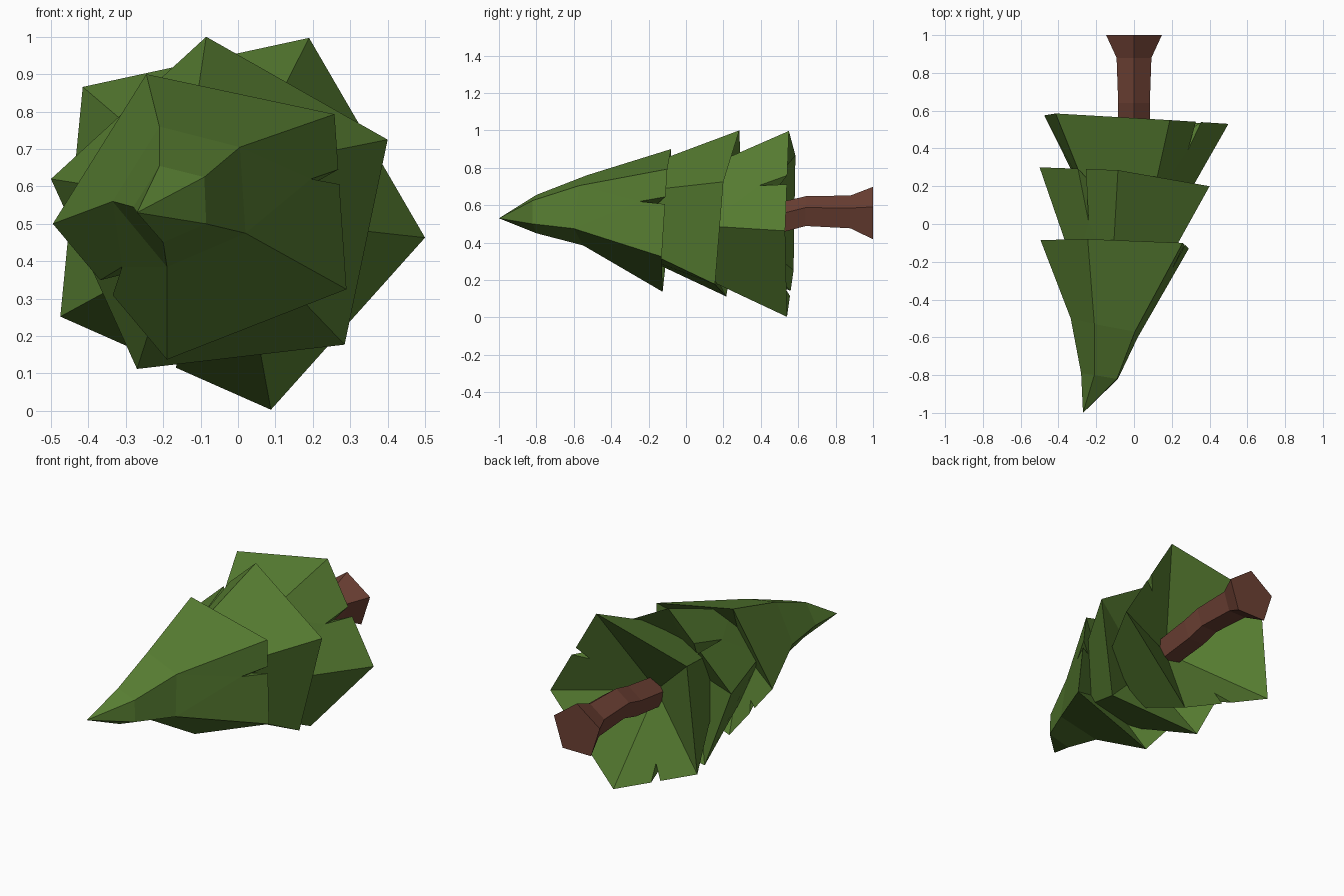
import bpy, bmesh, math
from mathutils import Vector as V

if "Cube" in bpy.data.objects:
    bpy.data.objects.remove(bpy.data.objects["Cube"])


def material(name, rgb):
    m = bpy.data.materials.new(name)
    m.diffuse_color = (*rgb, 1)
    m.use_nodes = True
    m.node_tree.nodes["Principled BSDF"].inputs["Base Color"].default_value = m.diffuse_color
    return m


leaf = material("leaf green", (0.095, 0.205, 0.031))
bark = material("bark brown", (0.152, 0.052, 0.034))


def finish(bm, name, mat):
    bmesh.ops.recalc_face_normals(bm, faces=bm.faces)
    me = bpy.data.meshes.new(name)
    bm.to_mesh(me)
    bm.free()
    me.materials.append(mat)
    bpy.context.collection.objects.link(bpy.data.objects.new(name, me))


def tier(name, rings, tip, hollow, notches):
    """Five-sided cone of branches: rings run from the rim towards the tip,
    hollow is the peak of the underside, notches = {side: (t1, t2, peak, inset)}"""
    bm = bmesh.new()
    rings = [[bm.verts.new(p) for p in r] for r in rings]
    tip, hollow = bm.verts.new(tip), bm.verts.new(hollow)
    face = lambda *v: bm.faces.new(v)
    for k in range(5):
        j = (k + 1) % 5
        a, b = rings[0][k], rings[0][j]
        c, d = rings[1][k], rings[1][j]
        if k in notches:
            # V-shaped cut through the rim
            t1, t2, peak, inset = notches[k]
            n1 = bm.verts.new(a.co.lerp(b.co, t1))
            n2 = bm.verts.new(a.co.lerp(b.co, t2))
            out = bm.verts.new(peak)
            inn = bm.verts.new(((n1.co + n2.co) / 2).lerp(hollow.co, inset))
            face(a, n1, out, c)
            face(out, n2, b, d)
            face(c, out, d)
            face(n1, inn, out)
            face(n2, out, inn)
            face(a, hollow, inn, n1)
            face(b, n2, inn, hollow)
        else:
            face(a, b, d, c)
            face(a, hollow, b)
        for lo, hi in zip(rings[1:], rings[2:]):
            face(lo[k], lo[j], hi[j], hi[k])
        face(rings[-1][k], rings[-1][j], tip)
    finish(bm, name, leaf)


# Top tier with the bent tip
tier("top_branches", [
    [(-.245, -.08, .9), (.258, -.10, .793), (.29, -.13, .325), (-.19, -.125, .137), (-.495, -.085, .5)],
    [(-.21, -.53, .76), (.005, -.57, .705), (.02, -.6, .475), (-.19, -.55, .385), (-.335, -.5, .56)],
    [(-.21, -.8, .655), (-.09, -.82, .625), (-.085, -.82, .5), (-.2, -.8, .45), (-.28, -.79, .545)]],
    (-.27, -1, .53), (-.12, -.35, .52),
    {1: (.316, .40, (.195, -.25, .62), .18), 3: (.475, .585, (-.31, -.25, .385), .18)})

# Middle tier
tier("middle_branches", [
    [(-.085, .285, 1), (.4, .2, .725), (.285, .155, .177), (-.27, .215, .112), (-.5, .3, .62)],
    [(-.115, -.25, .80), (.15, -.25, .675), (.10, -.25, .37), (-.2, -.25, .33), (-.31, -.25, .59)]],
    (-.12, -.35, .55), (-.07, 0, .52),
    {4: (.49, .59, (-.24, .01, .757), .28)})

# Bottom tier
tier("bottom_branches", [
    [(.19, .55, .997), (.5, .53, .463), (.088, .54, .003), (-.475, .575, .252), (-.415, .585, .866)],
    [(.09, .1, .80), (.255, .1, .49), (.05, .1, .21), (-.24, .1, .38), (-.22, .1, .70)]],
    (-.02, 0, .52), (0, .27, .5),
    {0: (.445, .535, (.285, .39, .705), .2), 2: (.45, .56, (-.16, .4, .2), .2)})

# Trunk: five-sided, slightly bent, flared at the foot
bm = bmesh.new()
rings = []
for y, z, r in [(.2, .49, .085), (.53, .532, .09), (.64, .56, .088), (.88, .555, .097), (1, .543, .155)]:
    rings.append([bm.verts.new((r * math.cos(math.radians(90 + 72 * i)), y,
                                z + r * math.sin(math.radians(90 + 72 * i)))) for i in range(5)])
for p, q in zip(rings, rings[1:]):
    for i in range(5):
        bm.faces.new((p[i], p[(i + 1) % 5], q[(i + 1) % 5], q[i]))
bm.faces.new(rings[0])
bm.faces.new(rings[-1])
finish(bm, "trunk", bark)
